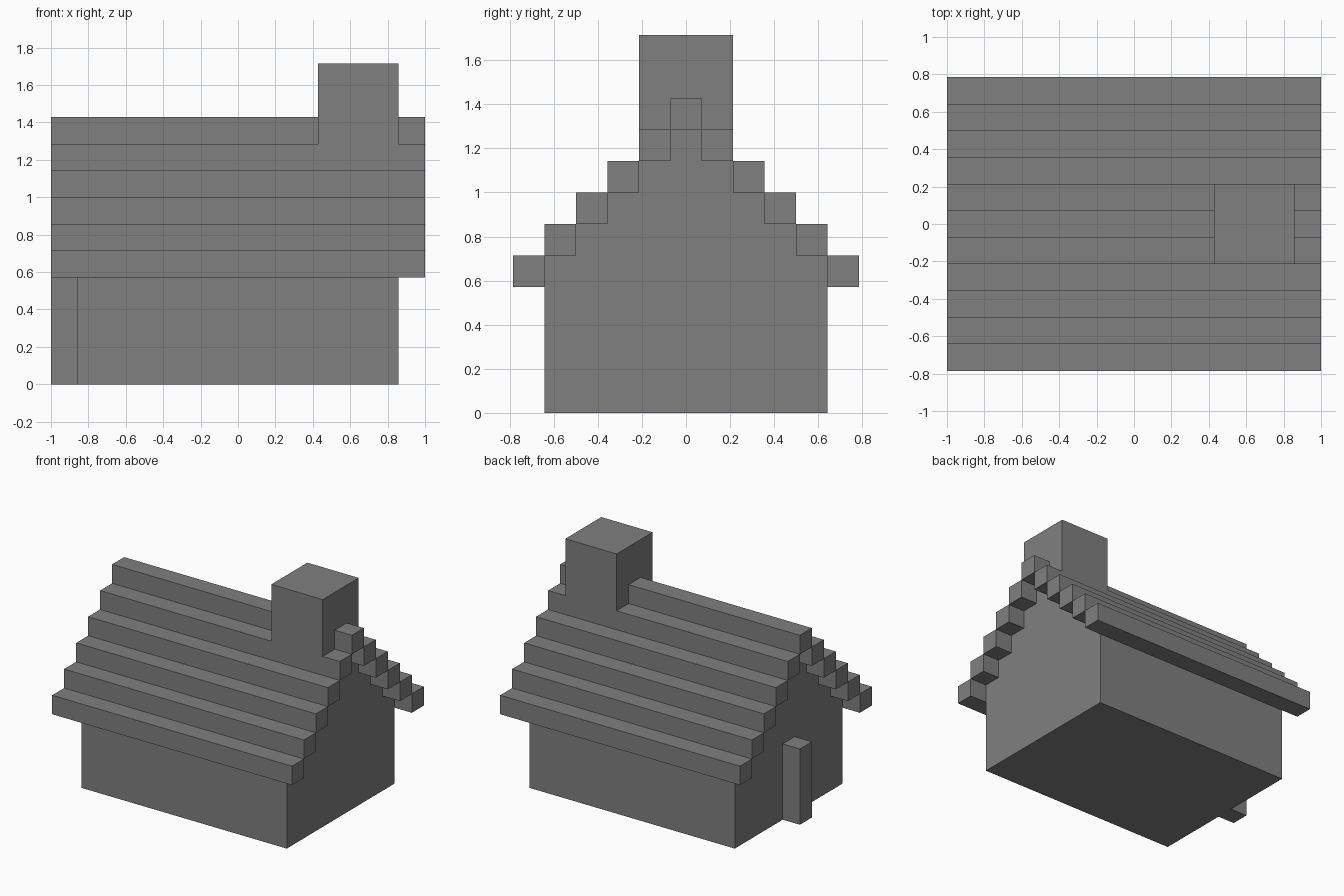
import bpy
import bmesh

default = bpy.data.objects.get("Cube")
if default:
    bpy.data.objects.remove(default, do_unlink=True)

U = 1 / 7          # edge length of one block
ROWS = 5           # stepped roof rows on each slope
EAVE = 4           # height of the eaves, in blocks

grey = bpy.data.materials.new("plain_grey")
grey.use_nodes = True
colour = (0.214, 0.214, 0.214, 1)
grey.diffuse_color = colour
grey.node_tree.nodes["Principled BSDF"].inputs["Base Color"].default_value = colour


def extrude_x(name, profile, x0, x1):
    """Extrude a (y, z) outline, given in blocks, from x0 to x1."""
    bm = bmesh.new()
    face = bm.faces.new([bm.verts.new((x0 * U, y * U, z * U)) for y, z in profile])
    moved = bmesh.ops.extrude_face_region(bm, geom=[face])["geom"]
    verts = [v for v in moved if isinstance(v, bmesh.types.BMVert)]
    bmesh.ops.translate(bm, verts=verts, vec=((x1 - x0) * U, 0, 0))
    bmesh.ops.recalc_face_normals(bm, faces=bm.faces)
    mesh = bpy.data.meshes.new(name)
    bm.to_mesh(mesh)
    bm.free()
    mesh.materials.append(grey)
    obj = bpy.data.objects.new(name, mesh)
    bpy.context.collection.objects.link(obj)
    return obj


def block(name, x, y, z):
    """Box from (min, max) ranges in blocks."""
    outline = [(y[0], z[0]), (y[1], z[0]), (y[1], z[1]), (y[0], z[1])]
    return extrude_x(name, outline, *x)


# House body with stepped gables
half = [(ROWS - 0.5, 0)]
for i in range(ROWS):
    y = ROWS - 0.5 - i
    half += [(y, EAVE + i + 1), (y - 1, EAVE + i + 1)] if i < ROWS - 1 else [(y, EAVE + i + 1)]
half = list(dict.fromkeys(half))
extrude_x("house_body", half + [(-y, z) for y, z in reversed(half)], -6, 6)

# Stepped roof rows on both slopes, and the ridge
for i in range(ROWS):
    outer, z = ROWS + 0.5 - i, EAVE + i
    block(f"front_roof_row_{i + 1}", (-7, 7), (-outer, 1 - outer), (z, z + 1))
    block(f"back_roof_row_{i + 1}", (-7, 7), (outer - 1, outer), (z, z + 1))
block("roof_ridge", (-7, 7), (-0.5, 0.5), (EAVE + ROWS, EAVE + ROWS + 1))

# Chimney
block("chimney", (3, 6), (-1.5, 1.5), (EAVE + ROWS, 12))

# Door post on the right gable
block("gable_door", (-7, -6), (-0.5, 0.5), (0, EAVE))
